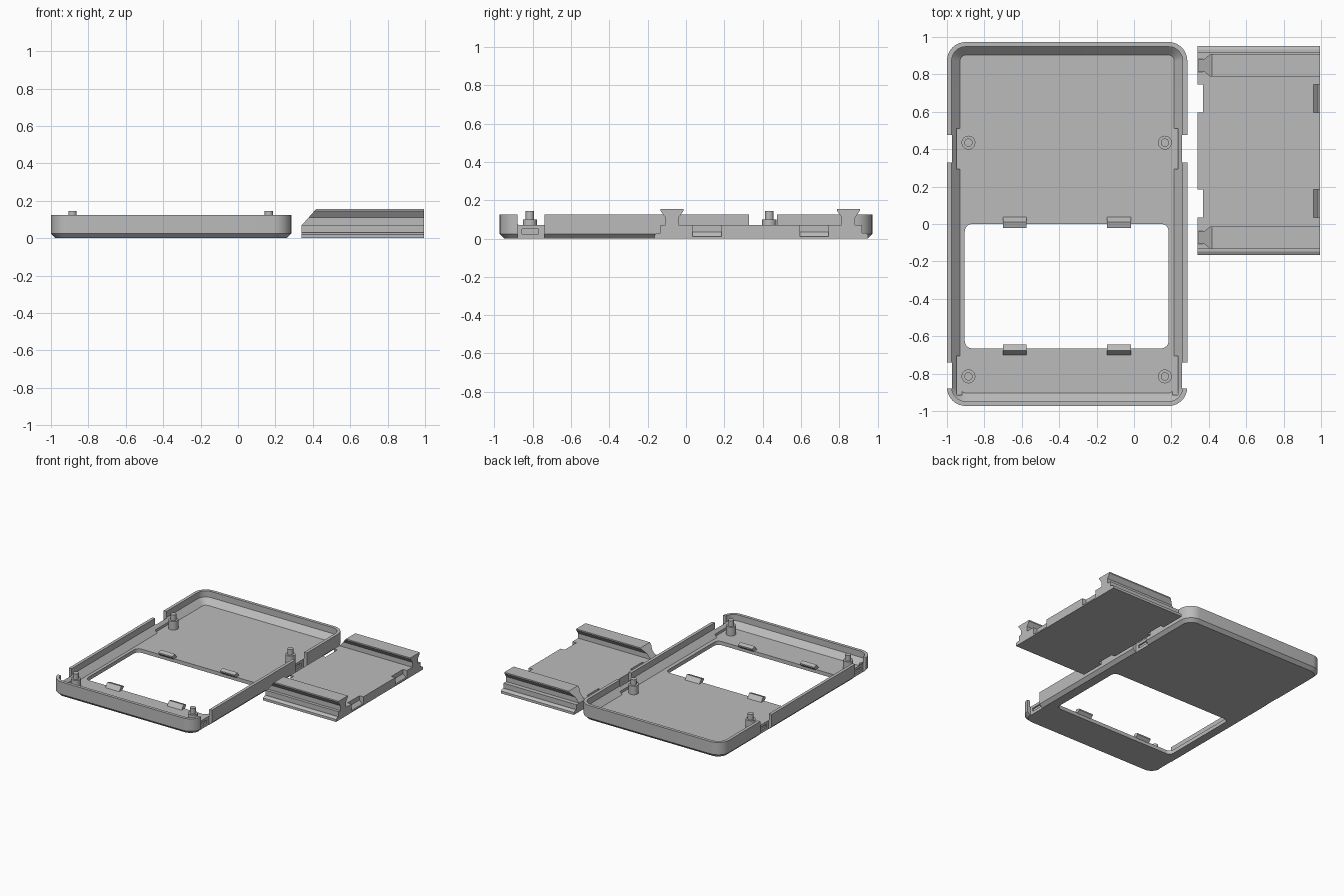
import bpy, bmesh, math
from mathutils import Vector

old = bpy.data.objects.get("Cube")
if old:
    bpy.data.objects.remove(old, do_unlink=True)

grey = bpy.data.materials.new("plain grey")
grey.use_nodes = True
grey.diffuse_color = (0.5, 0.5, 0.5, 1)
grey.node_tree.nodes["Principled BSDF"].inputs["Base Color"].default_value = (0.5, 0.5, 0.5, 1)


def finish(name, bm):
    bmesh.ops.recalc_face_normals(bm, faces=bm.faces)
    mesh = bpy.data.meshes.new(name)
    bm.to_mesh(mesh)
    bm.free()
    mesh.materials.append(grey)
    ob = bpy.data.objects.new(name, mesh)
    bpy.context.collection.objects.link(ob)
    return ob


def loft(name, rings):
    """Bridge closed loops of equal length and cap both ends."""
    bm = bmesh.new()
    loops = [[bm.verts.new(p) for p in ring] for ring in rings]
    n = len(loops[0])
    for a, b in zip(loops, loops[1:]):
        for i in range(n):
            j = (i + 1) % n
            bm.faces.new((a[i], a[j], b[j], b[i]))
    bm.faces.new(loops[0])
    bm.faces.new(loops[-1])
    return finish(name, bm)


def along_x(name, profile, x0, x1):
    return loft(name, [[(x, y, z) for y, z in profile] for x in (x0, x1)])


def along_y(name, profile, y0, y1):
    return loft(name, [[(x, y, z) for x, z in profile] for y in (y0, y1)])


def box(name, x0, x1, y0, y1, z0, z1):
    return along_x(name, [(y0, z0), (y1, z0), (y1, z1), (y0, z1)], x0, x1)


def rounded(x0, x1, y0, y1, r, z, steps=8):
    pts = []
    corners = [(x1 - r, y1 - r), (x0 + r, y1 - r), (x0 + r, y0 + r), (x1 - r, y0 + r)]
    for q, (cx, cy) in enumerate(corners):
        for i in range(steps + 1):
            a = math.pi / 2 * (q + i / steps)
            pts.append((cx + r * math.cos(a), cy + r * math.sin(a), z))
    return pts


def cut(ob, cutters):
    bpy.context.view_layer.objects.active = ob
    for c in cutters:
        c.hide_render = True
        m = ob.modifiers.new("cut", "BOOLEAN")
        m.operation, m.solver, m.object = "DIFFERENCE", "EXACT", c
        bpy.ops.object.modifier_apply(modifier=m.name)
        bpy.data.objects.remove(c, do_unlink=True)


def smooth(ob):
    bpy.ops.object.select_all(action="DESELECT")
    ob.select_set(True)
    bpy.context.view_layer.objects.active = ob
    bpy.ops.object.shade_smooth_by_angle(angle=math.radians(30))


# Shallow tray with chamfered base and sloped inner wall foot
L, R, F, B = -1.0, 0.285, -0.973, 0.973
FLOOR, RIM = 0.03, 0.125
section = [(0.025, 0), (0, 0.025), (0, RIM), (0.025, RIM), (0.025, 0.075), (0.07, FLOOR)]
tray = loft("tray", [rounded(L + d, R - d, F + d, B - d, 0.1 - d, z) for d, z in section])

# Window opening and side latch recesses
cutters = [loft("window_cutter", [rounded(-0.905, 0.185, -0.665, 0, 0.04, z) for z in (-0.1, 0.2)])]
mid = (L + R) / 2
LATCHES = [(-0.88, -0.74), (0.33, 0.475)]


def side_box(name, s, d0, d1, y0, y1, z0, z1):
    """Box placed by its depth inward from a side wall."""
    half = (R - L) / 2
    xs = sorted((mid + s * (half - d0), mid + s * (half - d1)))
    return box(name, *xs, y0, y1, z0, z1)


for s in (-1, 1):
    for y0, y1 in LATCHES:
        cutters.append(side_box("recess_cutter", s, -0.02, 0.028, y0, y1, -0.1, 0.2))
        cutters.append(side_box("slot_cutter", s, -0.02, 0.08, y0, y1, 0.083, 0.2))
        cutters.append(side_box("pocket_cutter", s, 0.05, 0.08, y0 - 0.035, y1 + 0.035, FLOOR, 0.2))
        cutters.append(side_box("notch_cutter", s, -0.02, 0.04, y0 + 0.025, y1 - 0.03, 0.025, 0.05))
cut(tray, cutters)
smooth(tray)

# Four standoffs with locating pins
for x in (-0.885, 0.165):
    for y in (-0.815, 0.435):
        rings = []
        for r, z in [(0.037, FLOOR - 0.005), (0.037, 0.1), (0.022, 0.1), (0.022, 0.145)]:
            rings.append([(x + r * math.cos(i * math.pi / 12), y + r * math.sin(i * math.pi / 12), z)
                          for i in range(24)])
        smooth(loft("standoff", rings))

# Wedge clips on the window edges
for x0, x1 in ((-0.70, -0.575), (-0.145, -0.015)):
    for edge, sign in ((0, 1), (-0.665, -1)):
        back, lip = edge + sign * 0.04, edge - sign * 0.022
        along_x("window_clip", [(back, FLOOR - 0.005), (edge, FLOOR - 0.005), (lip, 0.045),
                                (lip, 0.055), (edge + sign * 0.01, 0.065)], x0, x1)

# Sliding cover plate with stepped long edges
C0, C1 = 0.34, 0.995
MIDY = 0.393
half_profile = [(0.558, 0), (0.558, 0.02), (0.54, 0.03), (0.525, 0.03), (0.525, 0.07)]
profile = [(MIDY + d, z) for d, z in half_profile]
profile += [(MIDY - d, z) for d, z in reversed(half_profile)]
plate = along_x("cover_plate", profile, C0, C1)
cutters = []
for y0, y1 in ((0.035, 0.185), (0.595, 0.745)):
    cutters.append(box("left_notch_cutter", C0 - 0.1, C0 + 0.03, y0, y1, -0.1, 0.2))
    cutters.append(along_y("right_notch_cutter",
                           [(C1 - 0.035, 0.2), (C1 - 0.035, 0.035), (C1 - 0.01, 0.01),
                            (C1 + 0.1, 0.01), (C1 + 0.1, 0.2)], y0, y1))
cut(plate, cutters)

# Flared rails with sloped left ends
for name, yc in (("front_rail", -0.073), ("back_rail", 0.848)):
    half = [(0.035, 0.065), (0.035, 0.11), (0.06, 0.145), (0.06, 0.155)]
    shape = [(yc + d, z) for d, z in half] + [(yc - d, z) for d, z in reversed(half)]
    rail = along_x(name, shape, C0, C1)
    cut(rail, [along_y("slope_cutter", [(C0 - 0.05, 0.0125), (C0 - 0.05, 0.3),
                                        (C0 + 0.206, 0.3)], yc - 0.2, yc + 0.2)])
